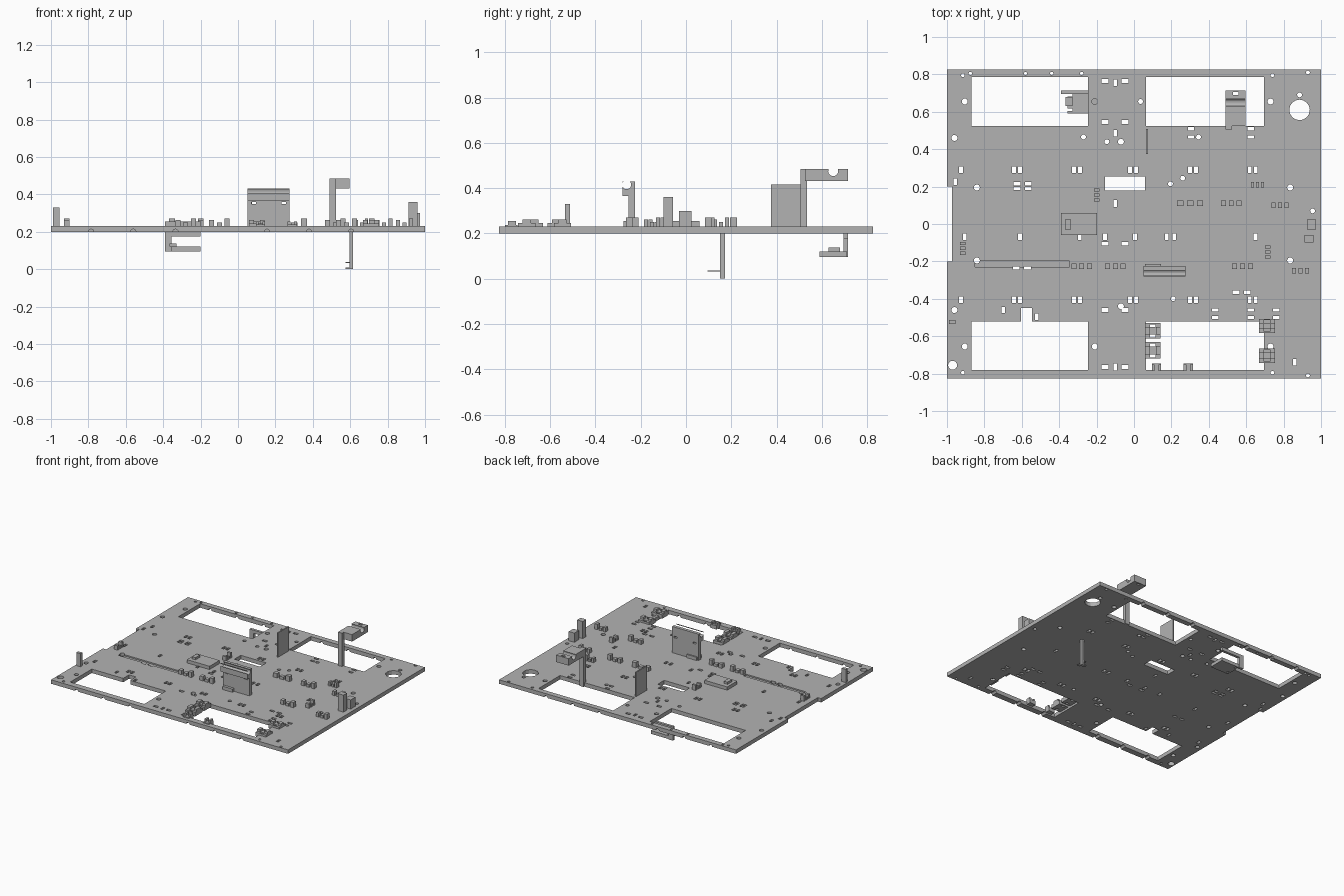
import bpy
import bmesh
from math import radians
from mathutils import Matrix, Vector

default_cube = bpy.data.objects.get("Cube")
if default_cube:
    bpy.data.objects.remove(default_cube, do_unlink=True)

grey = bpy.data.materials.new("plain grey")
grey.use_nodes = True
grey.diffuse_color = (.45, .45, .45, 1)
grey.node_tree.nodes["Principled BSDF"].inputs["Base Color"].default_value = grey.diffuse_color

BOTTOM, TOP = .2, .23
HALF_DEPTH = .825


def add_box(bm, x0, x1, y0, y1, z0, z1):
    low, high = Vector((x0, y0, z0)), Vector((x1, y1, z1))
    placing = Matrix.Translation((low + high) / 2) @ Matrix.Diagonal((*(high - low), 1))
    bmesh.ops.create_cube(bm, size=1, matrix=placing)


def add_round(bm, centre, radius, length, axis="Z"):
    turn = {"X": Matrix.Rotation(radians(90), 4, "Y"),
            "Y": Matrix.Rotation(radians(90), 4, "X"),
            "Z": Matrix.Identity(4)}[axis]
    bmesh.ops.create_cone(bm, cap_ends=True, segments=16, radius1=radius, radius2=radius,
                          depth=length, matrix=Matrix.Translation(centre) @ turn)


def finish(bm, name):
    mesh = bpy.data.meshes.new(name)
    bm.to_mesh(mesh)
    bm.free()
    mesh.materials.append(grey)
    part = bpy.data.objects.new(name, mesh)
    bpy.context.collection.objects.link(part)
    return part


def part_from_boxes(name, *boxes):
    bm = bmesh.new()
    for box in boxes:
        add_box(bm, *box)
    return finish(bm, name)


def carve(part, bm):
    """Subtract the shapes in bm from the part."""
    cutter = finish(bm, "cutter")
    cutter.hide_render = True
    modifier = part.modifiers.new("carve", "BOOLEAN")
    modifier.operation = "DIFFERENCE"
    modifier.solver = "EXACT"
    modifier.use_self = True
    modifier.object = cutter
    bpy.context.view_layer.objects.active = part
    bpy.ops.object.modifier_apply(modifier=modifier.name)
    bpy.data.objects.remove(cutter, do_unlink=True)


# Base plate with its large openings
plate = part_from_boxes("base_plate", (-1, 1, -HALF_DEPTH, HALF_DEPTH, BOTTOM, TOP))
cuts = bmesh.new()


def opening(x0, x1, y0, y1, floor=.1):
    add_box(cuts, x0, x1, y0, y1, floor, .3)


def slot(x, y, width, depth):
    opening(x - width / 2, x + width / 2, y - depth / 2, y + depth / 2)


def hole(x, y, radius=.016):
    add_round(cuts, (x, y, .2), radius, .3)


for left, right in ((-.87, -.245), (.065, .695)):
    opening(left, right, .525, .785)
    opening(left, right, -.78, -.52)
opening(-.605, -.545, -.53, -.45)
opening(-.155, .06, .178, .255)
opening(-1.1, -.972, -.2, .2)
opening(-.85, -.345, -.23, -.197, floor=.22)
hole(.885, .61, .055)

# Round holes, matching front and back
for x, y in ((-.905, .655), (-.21, .655), (.73, .655), (-.96, .46), (-.84, .195),
             (.835, .195), (.93, .81), (.74, .795), (-.915, .795), (-.07, .44)):
    hole(x, y, .016 if y < .7 else .01)
    hole(x, -y, .016 if y < .7 else .01)
for x, y in ((.035, .655), (.885, .69), (-.27, .465), (.345, .465), (.955, .07),
             (.195, .215), (.26, .245), (.21, -.4), (-.145, .44)):
    hole(x, y, .013)
hole(-.97, -.755, .024)
for x in (-.875, -.58, -.44, -.28):
    hole(x, .805, .009)

# Upright slot pairs in rows
for y in (.29, -.405):
    slot(-.925, y, .02, .036)
    for x in (-.625, -.305, -.005, .315, .635):
        for side in (-.016, .016):
            slot(x + side, y, .02, .036)
for x in (-.905, -.61, -.29, -.155, .005, .175, .215, .65):
    slot(x, -.068, .02, .036)

# Flat slot pairs
for y in (.765, .545, -.105, -.46, -.765):
    for x in (-.155, -.048):
        slot(x, y, .036, .02)
for y in (.755, .485, .11, -.765):
    slot(-.1, y, .017, .036)
for x, y in ((-.595, .215), (-.595, .19), (-.6, -.235), (.575, -.365)):
    for side in (-.03, .03):
        slot(x + side, y, .036, .018)
for x in (.305, .625):
    for y in (.51, .465):
        slot(x, y, .034, .018)
for x in (.435, .625, .76):
    for y in (-.46, -.5):
        slot(x, y, .034, .018)
for x, y in ((-.955, .225), (-.7, -.46), (-.52, -.495), (.86, -.74)):
    slot(x, y, .018, .034)

# Half-round grooves under the front and back bars
for x in (-.785, -.56, -.335, .155, .38, .605):
    for y in (-.805, .808):
        add_round(cuts, (x, y, BOTTOM), .014, .08, "Y")
carve(plate, cuts)

# Tall panel with a grooved head
panel = part_from_boxes("upright_panel",
                        (.05, .275, -.255, -.225, TOP, .37),
                        (.05, .275, -.28, -.225, .365, .43),
                        (.06, .145, -.275, -.215, TOP, .255))
cuts = bmesh.new()
add_round(cuts, (.16, -.262, .415), .02, .4, "X")
for x in (.085, .245):
    add_box(cuts, x - .012, x + .012, -.3, -.2, .348, .36)
carve(panel, cuts)

# Thin fin beside the back opening
part_from_boxes("thin_fin", (.065, .075, .375, .508, TOP, .415))

# Tall post with an arm reaching over the back opening
arm = part_from_boxes("post_and_arm",
                      (.49, .525, .505, .535, BOTTOM, .485),
                      (.49, .595, .525, .715, .432, .485))
cuts = bmesh.new()
add_round(cuts, (.54, .65, .475), .022, .3, "X")
add_box(cuts, .53, .56, .69, .705, .4, .5)
carve(arm, cuts)

# Bracket hanging under the back opening
hanger = part_from_boxes("hanging_bracket",
                         (-.39, -.355, .695, .715, .095, BOTTOM),
                         (-.39, -.2, .695, .715, .175, BOTTOM),
                         (-.355, -.2, .59, .71, .095, .12),
                         (-.365, -.33, .63, .68, .12, .138))
cuts = bmesh.new()
for y in (.61, .69):
    add_box(cuts, -.355, -.33, y - .007, y + .007, 0, .15)
carve(hanger, cuts)

# Leg under the plate with thin toes
part_from_boxes("hanging_leg", (.595, .615, .15, .172, 0, BOTTOM),
                (.575, .6, .15, .172, 0, .008),
                (.575, .6, .095, .172, .032, .037))

# Raised pad
part_from_boxes("raised_pad", (-.39, -.198, -.06, .06, TOP, .255),
                (-.368, -.338, -.03, .025, TOP, .272))

# Uprights close to the side edges
part_from_boxes("edge_post", (-.99, -.955, -.535, -.512, TOP, .33))
part_from_boxes("edge_tower", (.912, .96, -.1, -.058, TOP, .36),
                (.925, .972, -.03, .025, TOP, .3))

# Small three-prong cable clips, set along or across
clips = ((.3, .11, .14, 0), (.52, .11, .11, 0), (.78, .1, .09, 0), (.66, .21, .07, 0),
         (-.2, .155, .07, 1), (.715, -.15, .07, 1), (-.28, -.225, .11, 0),
         (-.1, -.225, .11, 0), (.58, -.225, .11, 0), (.89, -.25, .09, 0),
         (-.915, -.13, .07, 1))
for number, (x, y, length, across) in enumerate(clips, 1):
    bm = bmesh.new()
    for shift, height in ((-.38, .262), (0, .25), (.38, .27)):
        size = [length * .24, .03]
        offset = [shift * length, 0]
        if across:
            size.reverse()
            offset.reverse()
        cx, cy = x + offset[0], y + offset[1]
        add_box(bm, cx - size[0] / 2, cx + size[0] / 2,
                cy - size[1] / 2, cy + size[1] / 2, TOP, height)
    finish(bm, f"cable_clip_{number}")

# Holders overhanging the front opening
holders = ((.06, .142, -.612, -.53), (.06, .142, -.72, -.632),
           (.667, .755, -.582, -.508), (.667, .755, -.742, -.665))
for number, (x0, x1, y0, y1) in enumerate(holders, 1):
    block = part_from_boxes(f"holder_{number}", (x0, x1, y0, y1, TOP - .015, .245),
                            (x0, x0 + .025, y0 + .02, y1 - .02, TOP, .262),
                            (x1 - .025, x1, y0 + .02, y1 - .02, TOP, .262))
    cuts = bmesh.new()
    for y in (y0 + .014, y1 - .014):
        middle = (x0 + x1) / 2
        add_box(cuts, middle - .015, middle + .015, y - .008, y + .008, .1, .3)
    carve(block, cuts)

# Front bar tabs
for side, x in (("right", .12), ("left", .29)):
    part_from_boxes(f"{side}_front_tab",
                    (x - .025, x + .025, -.8, -.745, TOP - .02, .238),
                    (x - .025, x - .01, -.785, -.75, TOP, .255),
                    (x + .01, x + .025, -.785, -.75, TOP, .255))
